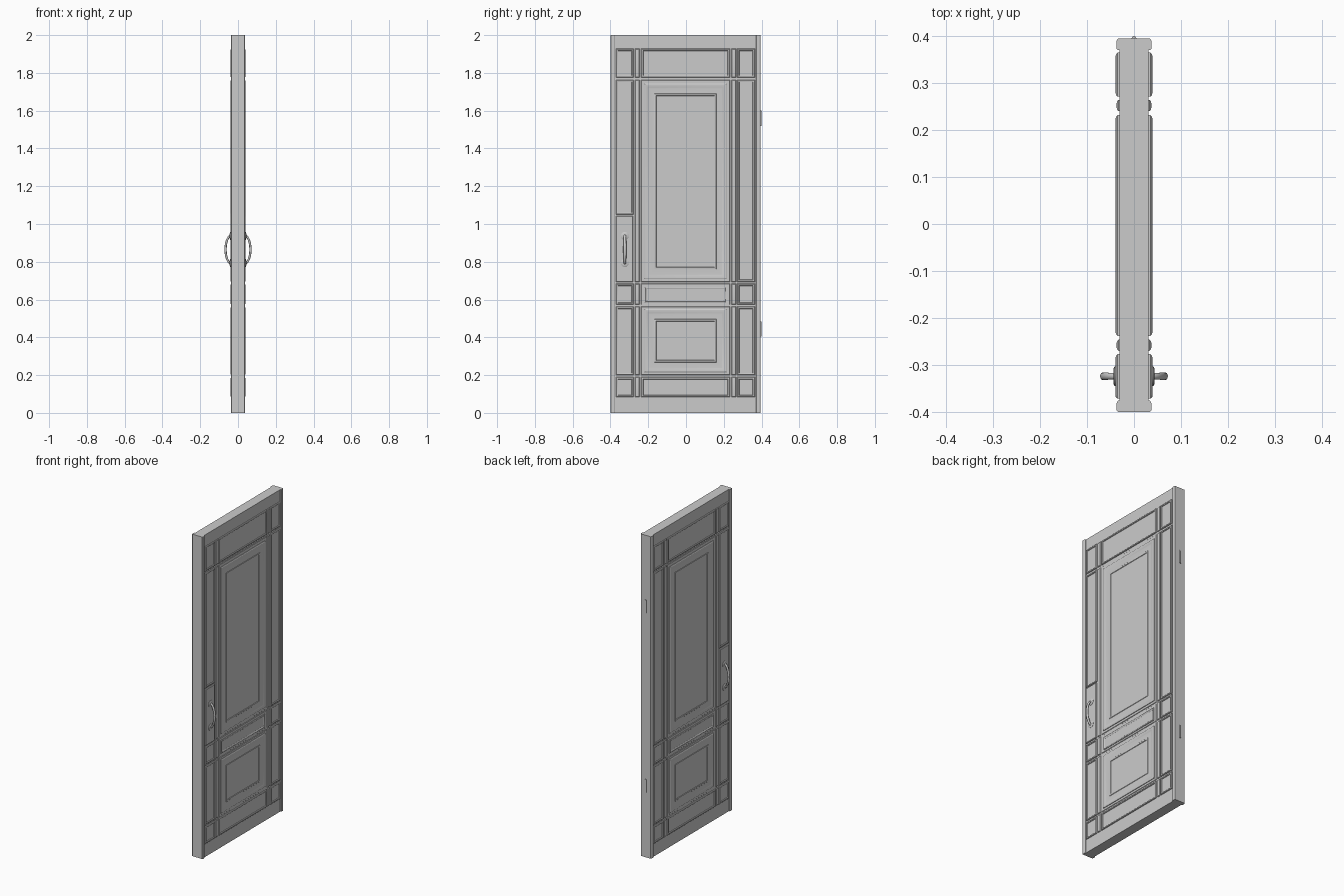
import bpy, bmesh, math

if "Cube" in bpy.data.objects:
    bpy.data.objects.remove(bpy.data.objects["Cube"])

YC = -0.003      # middle of the slab (hinges stick out on +y)
BASE = 0.031     # half thickness of the core slab


def finish(name, bm, mirror=True, angle=30):
    bmesh.ops.recalc_face_normals(bm, faces=bm.faces)
    me = bpy.data.meshes.new(name)
    bm.to_mesh(me)
    bm.free()
    ob = bpy.data.objects.new(name, me)
    bpy.context.collection.objects.link(ob)
    bpy.ops.object.select_all(action='DESELECT')
    ob.select_set(True)
    bpy.context.view_layer.objects.active = ob
    bpy.ops.object.shade_smooth_by_angle(angle=math.radians(angle))
    if mirror:
        ob.modifiers.new("both_faces", 'MIRROR').use_axis[0] = True
    return ob


def nested(bm, y0, y1, z0, z1, profile):
    """Rectangular moulding: loops of (inset, x height), closed by a flat field."""
    prev = None
    for d, x in profile:
        ring = [bm.verts.new((x, y, z)) for y, z in
                ((y0 + d, z0 + d), (y1 - d, z0 + d), (y1 - d, z1 - d), (y0 + d, z1 - d))]
        if prev:
            for i in range(4):
                j = (i + 1) % 4
                bm.faces.new((prev[i], prev[j], ring[j], ring[i]))
        else:
            bm.faces.new(ring[::-1])
        prev = ring
    bm.faces.new(prev)


def box(name, x0, x1, y0, y1, z0, z1):
    bm = bmesh.new()
    nested(bm, y0, y1, z0, z1, [(0, x0), (0, x1)])
    return finish(name, bm, False)


def panels(name, rects, profile):
    bm = bmesh.new()
    for r in rects:
        nested(bm, *r, profile)
    return finish(name, bm)


# core slab
box("door_slab", -BASE, BASE, -0.4, 0.395, 0, 2)

# full height edge strips
IN = BASE - 0.004
STRIP = [(0, IN), (0, 0.034), (0.003, 0.037)]
bm = bmesh.new()
for y0, y1 in ((-0.4, -0.376), (0.370, 0.395)):
    pts = [(IN, y0), (0.034, y0), (0.037, y0 + 0.003), (0.037, y1 - 0.005), (0.034, y1), (IN, y1)]
    low = [bm.verts.new((x, y, 0)) for x, y in pts]
    top = [bm.verts.new((x, y, 2)) for x, y in pts]
    bm.faces.new(low[::-1])
    bm.faces.new(top)
    for i in range(6):
        j = (i + 1) % 6
        bm.faces.new((low[i], low[j], top[j], top[i]))
finish("edge_strips", bm)

# grid of moulded cells
rows = [(1.775, 1.928), (0.693, 1.763), (0.573, 0.684), (0.200, 0.563), (0.083, 0.190)]
left, right, middle = (-0.371, -0.277), (0.271, 0.365), (-0.238, 0.232)
CELL = [(0, IN), (0, 0.035), (0.003, 0.038), (0.007, 0.039), (0.010, 0.038), (0.012, 0.034)]
cells = []
for i, r in enumerate(rows):
    cells.append((*right, *r))
    cells.append((*left, *((1.05, r[1]) if i == 1 else r)))
cells += [(*middle, *rows[0]), (*middle, *rows[4])]
panels("moulded_cells", cells, CELL)

# narrow upright beads between the columns
BEAD = [(0, IN), (0, 0.033), (0.003, 0.036), (0.008, 0.037)]
panels("upright_beads", [(y - 0.012, y + 0.012, *r) for y in (-0.258, 0.252) for r in rows], BEAD)

# flat fields behind the middle panels
panels("panel_fields", [(*middle, *r) for r in rows[1:4]],
       [(0, IN), (0, 0.032), (0.002, 0.034)])

# raised middle panels
RAISED = [(0, 0.030), (0, 0.037), (0.004, 0.0395), (0.010, 0.0395), (0.020, 0.036), (0.026, 0.0355),
          (0.053, 0.0365), (0.055, 0.0385), (0.059, 0.0395), (0.063, 0.0385), (0.065, 0.036)]
panels("raised_panels", [(-0.221, 0.215, 0.708, 1.743), (-0.221, 0.215, 0.214, 0.549)], RAISED)
panels("small_panel", [(-0.219, 0.213, 0.585, 0.667)],
       [(0, 0.030), (0, 0.037), (0.004, 0.039), (0.008, 0.038), (0.012, 0.035)])

# handle plate
panels("handle_plate", [(-0.371, -0.281, 0.693, 1.043)],
       [(0, IN), (0, 0.036), (0.003, 0.039)])

# bowed handle: rings swept along an elliptical arc
HY, HZ = -0.324, 0.865
bm = bmesh.new()
N, S = 28, 14
prev = None
for k in range(N + 1):
    a = math.radians(-84 + 168 * k / N)
    cx, cz = 0.030 + 0.036 * math.cos(a), HZ + 0.078 * math.sin(a)
    nx, nz = math.cos(a) / 0.036, math.sin(a) / 0.078
    l = math.hypot(nx, nz)
    nx, nz = nx / l, nz / l
    w = 0.0055 + 0.003 * math.cos(a)
    t = 0.0045 + 0.0015 * math.cos(a)
    ring = []
    for s in range(S):
        b = 2 * math.pi * s / S
        ring.append(bm.verts.new((cx + nx * t * math.cos(b), HY + w * math.sin(b),
                                  cz + nz * t * math.cos(b))))
    if prev:
        for i in range(S):
            j = (i + 1) % S
            bm.faces.new((prev[i], prev[j], ring[j], ring[i]))
    else:
        bm.faces.new(ring[::-1])
    prev = ring
bm.faces.new(prev)
finish("handle", bm, angle=50)

# round rosettes at the handle ends
bm = bmesh.new()
for z in (HZ - 0.072, HZ + 0.072):
    prev = None
    for r, x in ((0.021, 0.036), (0.021, 0.041), (0.018, 0.043), (0.010, 0.044)):
        ring = [bm.verts.new((x, HY + r * math.cos(2 * math.pi * s / 24),
                              z + r * math.sin(2 * math.pi * s / 24))) for s in range(24)]
        if prev:
            for i in range(24):
                j = (i + 1) % 24
                bm.faces.new((prev[i], prev[j], ring[j], ring[i]))
        else:
            bm.faces.new(ring[::-1])
        prev = ring
    bm.faces.new(prev)
finish("handle_rosettes", bm)

# hinge barrels
for i, z in enumerate((0.445, 1.56)):
    bpy.ops.mesh.primitive_cylinder_add(vertices=16, radius=0.005, depth=0.08,
                                        location=(0, 0.395, z))
    bpy.context.object.name = f"hinge_{i + 1}"
    bpy.ops.object.shade_smooth_by_angle(angle=math.radians(40))
